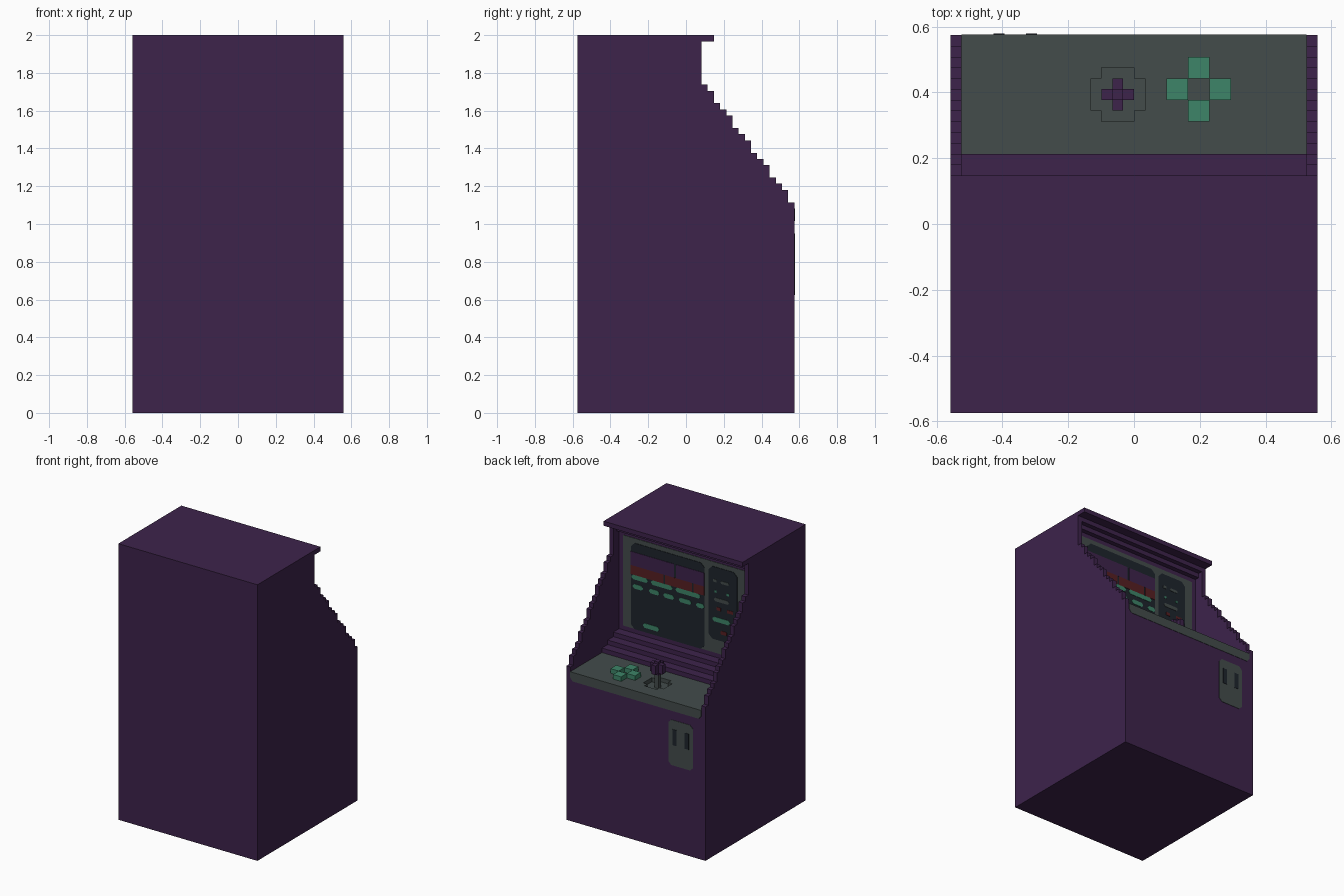
import bpy, bmesh

if "Cube" in bpy.data.objects:
    bpy.data.objects.remove(bpy.data.objects["Cube"])

U = 2 / 61                      # one block of the model's grid
Y0 = -17.5 * U                  # back of the cabinet


def material(name, hexcode):
    lin = []
    for i in (0, 2, 4):
        c = int(hexcode[i:i + 2], 16) / 255
        lin.append(c / 12.92 if c <= 0.04045 else ((c + 0.055) / 1.055) ** 2.4)
    m = bpy.data.materials.new(name)
    m.diffuse_color = (*lin, 1)
    m.use_nodes = True
    m.node_tree.nodes["Principled BSDF"].inputs["Base Color"].default_value = m.diffuse_color
    return m


PURPLE = material("cabinet_purple", "3d234b")
GREY = material("panel_grey", "434c4b")
TEAL = material("button_teal", "3d8568")
DARK = material("screen_dark", "1e242c")
RED = material("dark_red", "571f22")


def prism(name, outlines, axis, a, b, mat):
    """Extrude outlines (grid units) along an axis from a to b.
    axis x: points are (y, z); axis y: (x, z); axis z: (x, y)."""
    def place(p, t):
        x, y, z = {"x": (t, p[0], p[1]), "y": (p[0], t, p[1]), "z": (p[0], p[1], t)}[axis]
        return (x * U, Y0 + y * U, z * U)
    bm = bmesh.new()
    for pts in outlines:
        lo = [bm.verts.new(place(p, a)) for p in pts]
        hi = [bm.verts.new(place(p, b)) for p in pts]
        bm.faces.new(lo)
        bm.faces.new(hi)
        n = len(pts)
        for i in range(n):
            j = (i + 1) % n
            bm.faces.new((lo[i], lo[j], hi[j], hi[i]))
    bmesh.ops.recalc_face_normals(bm, faces=bm.faces)
    me = bpy.data.meshes.new(name)
    bm.to_mesh(me)
    bm.free()
    me.materials.append(mat)
    ob = bpy.data.objects.new(name, me)
    bpy.context.collection.objects.link(ob)
    return ob


def rect(x0, x1, y0, y1, c=0):
    """Rectangle outline with clipped corners of size c."""
    if not c:
        return [(x0, y0), (x1, y0), (x1, y1), (x0, y1)]
    return [(x0 + c, y0), (x1 - c, y0), (x1, y0 + c), (x1, y1 - c),
            (x1 - c, y1), (x0 + c, y1), (x0, y1 - c), (x0, y0 + c)]


def plus(cx, cy, r, arm):
    """Plus-shaped outline of reach r and half arm width arm."""
    q = [(r, -arm), (r, arm), (arm, arm)]
    pts = []
    for _ in range(4):
        pts += q
        q = [(-y, x) for x, y in q]
    return [(cx + x, cy + y) for x, y in pts]


# Cabinet core: base, steps below the screen, recess, steps under the roof lip
core = [(0, 0), (35, 0), (35, 31.9), (24, 31.9), (24, 34), (22, 34), (22, 35),
        (20, 35), (20, 36), (18, 36), (18, 58), (19, 58), (19, 59), (20, 59),
        (20, 60), (22, 60), (22, 61), (0, 61)]
prism("cabinet_core", [core], "x", -16, 16, PURPLE)

# Side panels with a staircase front edge
side = [(0, 0), (35, 0), (35, 34)]
z, y = 34, 35
while y > 21:
    y -= 1
    side.append((y, z))
    z += 2 if (34 - y) % 3 == 0 else 1
    side.append((y, z))
side += [(20, 53), (20, 60), (22, 60), (22, 61), (0, 61)]
for name, a in (("left_side_panel", -17), ("right_side_panel", 16)):
    prism(name, [side], "x", a, a + 1, PURPLE)

# Control panel with a pit for the stick
panel_outline = [(-15.4, 31), (15.4, 31), (16, 31.7), (16, 33), (-16, 33), (-16, 31.7)]
panel = prism("control_panel", [panel_outline], "y", 24, 35.08, GREY)
pit = prism("pit_cutter", [plus(-1.5, 29.5, 2.5, 1.5)], "z", 32.1, 34, GREY)
pit.hide_render = True
mod = panel.modifiers.new("pit", "BOOLEAN")
mod.operation, mod.solver, mod.object = "DIFFERENCE", "EXACT", pit
bpy.context.view_layer.objects.active = panel
bpy.ops.object.modifier_apply(modifier="pit")
bpy.data.objects.remove(pit)

# Joystick
prism("stick_shaft", [rect(-2, -1, 29, 30)], "z", 32, 35, GREY)
prism("stick_knob_core", [rect(-2, -1, 29, 30)], "z", 34.9, 38, PURPLE)
prism("stick_knob", [plus(-1.5, 29.5, 1.5, 0.5)], "z", 35.5, 37.5, PURPLE)

# Four buttons in a diamond
prism("buttons", [rect(6 + dx - 1, 6 + dx + 1, 30 + dy - 1, 30 + dy + 1)
                  for dx, dy in ((0, 2), (0, -2), (2, 0), (-2, 0))], "z", 33, 34, TEAL)

# Screen surround and the two dark displays
prism("screen_frame", [rect(-15, 15, 37, 57)], "y", 18, 18.1, GREY)
prism("main_screen", [rect(-5, 13, 37, 56, 0.9)], "y", 18.05, 18.2, DARK)
prism("side_screen", [rect(-13, -6, 40, 56, 0.9)], "y", 18.05, 18.2, DARK)


def picture(name, outlines, mat):
    prism(name, outlines, "y", 18.15, 18.28, mat)


# Picture on the main screen
picture("purple_blocks", [rect(2.4, 13, 51, 54), rect(-5, 1.9, 51, 54)], PURPLE)
picture("red_blocks", [rect(5, 13, 49, 51), rect(-2, 4.6, 49, 51), rect(-5, -2.4, 49, 51)], RED)
pills = [rect(a, b, 48, 49, 0.4) for a, b in ((8.8, 12.8), (2.8, 8), (-4, 2))]
pills += [rect(a, a + w, 46, 47, 0.4) for a, w in
          ((10, 2.5), (6, 2.5), (2.4, 2.6), (-1.8, 3), (-5, 2))]
pills.append(rect(6, 10, 38, 39, 0.4))
picture("teal_pills", pills, TEAL)

# Picture on the side screen
picture("side_grey_marks", [rect(-8, -7.2, 52.7, 53.3), rect(-11, -9, 52.7, 53.3, 0.2),
                            rect(-11, -7.4, 48.5, 49.3, 0.3)], GREY)
picture("side_red_marks", [rect(-9, -8, 46.6, 47.3), rect(-12, -10.6, 46.6, 47.3),
                           rect(-10.5, -9, 41.5, 42.3, 0.2)], RED)
picture("side_teal_marks", [rect(-11.3, -7, 44, 45, 0.4), rect(-8, -7.5, 50.4, 50.9),
                            rect(-11, -10.5, 50.4, 50.9)], TEAL)

# Coin door with two slots
prism("coin_door", [rect(-14, -8, 19, 29, 0.7)], "y", 34.9, 35.08, GREY)
prism("coin_slots", [rect(x, x + 1, 23.5, 27) for x in (-10, -13)], "y", 35, 35.14, DARK)
